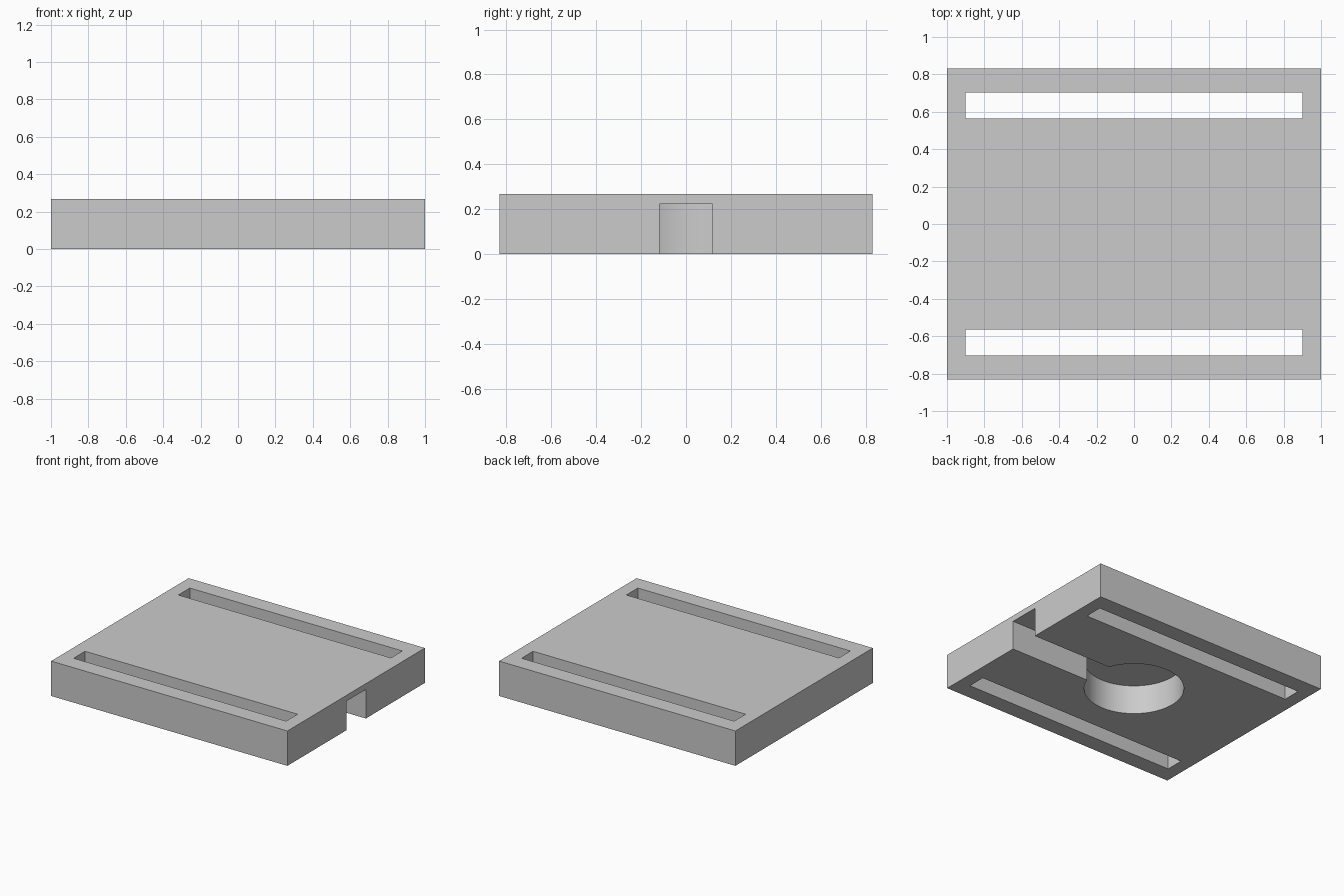
import bpy
import bmesh
from math import asin, cos, sin, radians, pi

default = bpy.data.objects.get("Cube")
if default:
    bpy.data.objects.remove(default, do_unlink=True)

HALF_X, HALF_Y, HEIGHT = 1.0, 0.831, 0.267
POCKET_RADIUS, CHANNEL_HALF, POCKET_DEPTH = 0.347, 0.118, 0.222
SLOT_HALF_X, SLOT_INNER, SLOT_OUTER = 0.9, 0.564, 0.703

grey = bpy.data.materials.new("plain grey")
grey.use_nodes = True
colour = (0.6, 0.6, 0.6, 1)
grey.diffuse_color = colour
grey.node_tree.nodes["Principled BSDF"].inputs["Base Color"].default_value = colour


def prism(name, outline, z0, z1):
    """Extrude a flat outline from z0 to z1."""
    bm = bmesh.new()
    base = bm.faces.new([bm.verts.new((x, y, z0)) for x, y in outline])
    top = bmesh.ops.extrude_face_region(bm, geom=[base])["geom"]
    bmesh.ops.translate(bm, vec=(0, 0, z1 - z0),
                        verts=[v for v in top if isinstance(v, bmesh.types.BMVert)])
    bmesh.ops.recalc_face_normals(bm, faces=bm.faces)
    mesh = bpy.data.meshes.new(name)
    bm.to_mesh(mesh)
    bm.free()
    mesh.materials.append(grey)
    obj = bpy.data.objects.new(name, mesh)
    bpy.context.collection.objects.link(obj)
    return obj


def rectangle(x0, x1, y0, y1):
    return [(x0, y0), (x1, y0), (x1, y1), (x0, y1)]


# Base slab
slab = prism("base_plate", rectangle(-HALF_X, HALF_X, -HALF_Y, HALF_Y), 0, HEIGHT)

# Long through slots near the front and back edges
cutters = []
for name, side in (("front_slot", -1), ("back_slot", 1)):
    y0, y1 = sorted((side * SLOT_INNER, side * SLOT_OUTER))
    cutters.append(prism(name + "_cutter",
                         rectangle(-SLOT_HALF_X, SLOT_HALF_X, y0, y1), -0.1, HEIGHT + 0.1))

# Round pocket underneath, joined to a channel that opens on the +x side
start = asin(CHANNEL_HALF / POCKET_RADIUS)
steps = 96
angles = [start + (2 * pi - 2 * start) * i / steps for i in range(steps + 1)]
keyhole = [(POCKET_RADIUS * cos(a), POCKET_RADIUS * sin(a)) for a in angles]
keyhole += [(HALF_X + 0.1, -CHANNEL_HALF), (HALF_X + 0.1, CHANNEL_HALF)]
cutters.append(prism("pocket_channel_cutter", keyhole, -0.1, POCKET_DEPTH))

bpy.ops.object.select_all(action="DESELECT")
slab.select_set(True)
bpy.context.view_layer.objects.active = slab
for cutter in cutters:
    cutter.hide_render = True
    cut = slab.modifiers.new(cutter.name, "BOOLEAN")
    cut.operation = "DIFFERENCE"
    cut.solver = "EXACT"
    cut.object = cutter
    bpy.ops.object.modifier_apply(modifier=cut.name)
    bpy.data.objects.remove(cutter, do_unlink=True)

# Smooth pocket wall, crisp edges elsewhere
bpy.ops.object.shade_smooth_by_angle(angle=radians(30))
